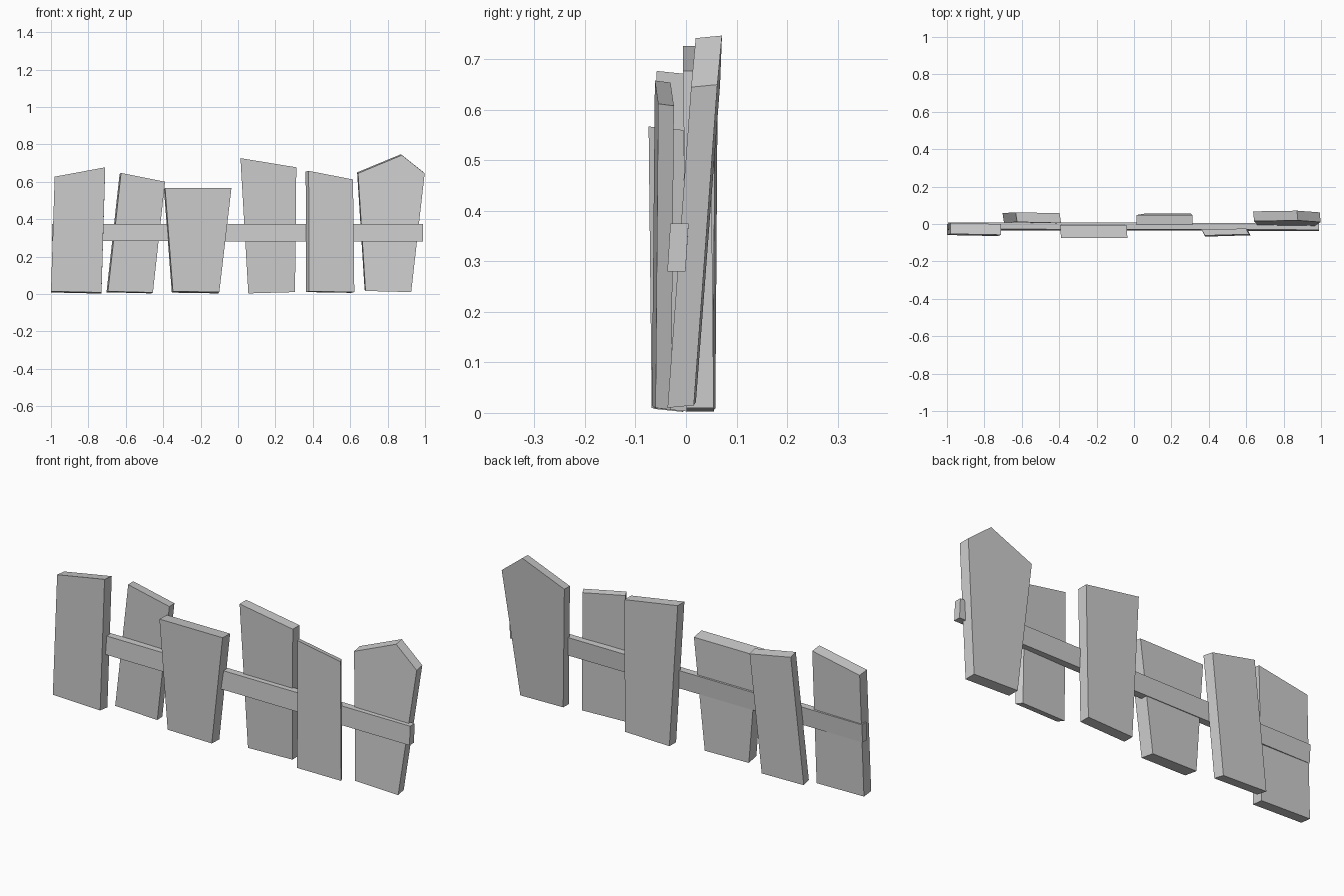
import bpy
import bmesh

cube = bpy.data.objects.get("Cube")
if cube:
    bpy.data.objects.remove(cube, do_unlink=True)

# One plain grey for the whole fence
grey = bpy.data.materials.new("weathered_grey")
grey.use_nodes = True
colour = (0.6, 0.6, 0.6, 1)
grey.diffuse_color = colour
grey.node_tree.nodes["Principled BSDF"].inputs["Base Color"].default_value = colour


def board(name, outline, foot_y, top_y, depth, twist=0.0, shift=(0.0, 0.0)):
    """Extrude a front outline backwards, leaning from foot_y to top_y.
    twist turns it about z; shift slides the back face in x and z."""
    bm = bmesh.new()
    height = max(z for x, z in outline)
    base = min(z for x, z in outline)
    middle = sum(x for x, z in outline) / len(outline)
    front = []
    for x, z in outline:
        lean = (z - base) / (height - base)
        y = foot_y + (top_y - foot_y) * lean + twist * (x - middle)
        front.append(bm.verts.new((x, y, z)))
    face = bm.faces.new(front)
    back = bmesh.ops.extrude_face_region(bm, geom=[face], use_keep_orig=True)
    moved = [v for v in back["geom"] if isinstance(v, bmesh.types.BMVert)]
    bmesh.ops.translate(bm, verts=moved, vec=(shift[0], depth, shift[1]))
    bmesh.ops.recalc_face_normals(bm, faces=bm.faces)
    mesh = bpy.data.meshes.new(name)
    bm.to_mesh(mesh)
    bm.free()
    mesh.materials.append(grey)
    obj = bpy.data.objects.new(name, mesh)
    bpy.context.scene.collection.objects.link(obj)
    return obj


# Crooked upright planks, alternating in front of and behind the rail
board("plank_1", [(-1, .014), (-.73, .008), (-.71, .677), (-.98, .627)],
      -.062, -.055, .058, -.02, (0, -.006))
board("plank_2", [(-.695, .014), (-.455, .008), (-.39, .6), (-.625, .647)],
      .003, .009, .052, -.02, (-.008, -.005))
board("plank_3", [(-.348, .014), (-.1, .01), (-.035, .567), (-.39, .567)],
      -.068, -.074, .069, 0, (-.006, -.007))
board("plank_4", [(.055, .003), (.305, .01), (.312, .677), (.013, .726)],
      .001, -.006, .054, 0, (0, 0))
board("plank_5", [(.38, .014), (.622, .01), (.615, .612), (.378, .658)],
      -.064, -.058, .031, .03, (-.016, -.004))
board("plank_6", [(.682, .016), (.926, .01), (.998, .645), (.876, .742), (.642, .645)],
      -.035, .02, .052, -.015, (-.005, .005))

# Horizontal rail tying the planks together
board("rail", [(-.995, .283), (.99, .28), (.99, .375), (-.995, .375)],
      -.035, -.029, .036, -.002)
